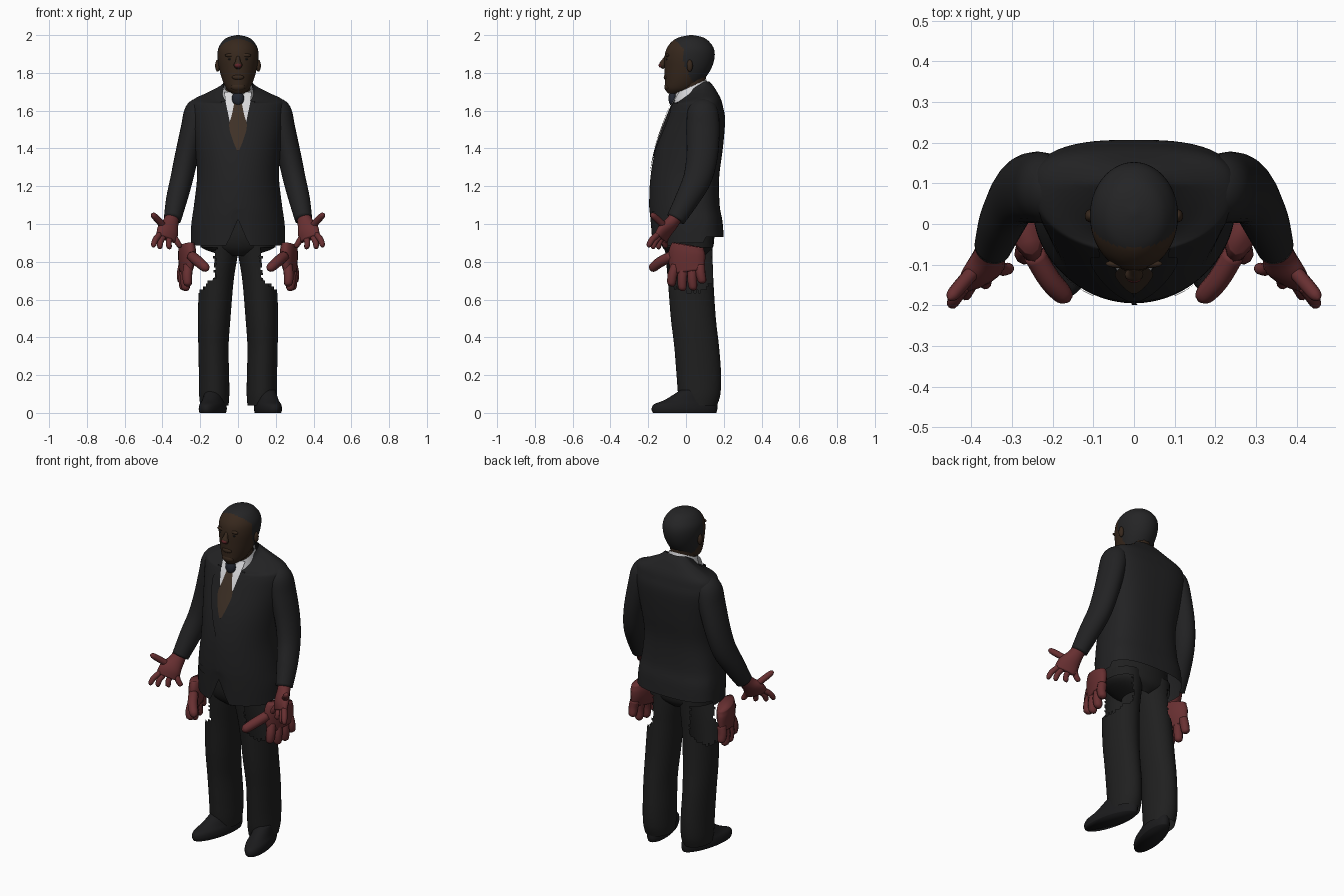
import bpy, bmesh, math, random
from mathutils import Vector

random.seed(4)
if "Cube" in bpy.data.objects:
    bpy.data.objects.remove(bpy.data.objects["Cube"])


def material(name, r, g, b):
    m = bpy.data.materials.new(name)
    m.use_nodes = True
    m.diffuse_color = (r, g, b, 1)
    node = m.node_tree.nodes["Principled BSDF"]
    node.inputs["Base Color"].default_value = (r, g, b, 1)
    node.inputs["Roughness"].default_value = 0.8
    return m


SUIT = material("charcoal suit", .016, .016, .017)
TROUSER = material("black trousers", .014, .014, .014)
SHOE = material("black shoes", .011, .011, .012)
SKIN = material("brown skin", .038, .021, .012)
HAIR = material("dark hair", .018, .018, .019)
HAND = material("red brown hands", .138, .029, .031)
SHIRT = material("white shirt", .70, .70, .72)
TIE = material("brown tie", .050, .031, .020)
KNOT = material("navy knot", .017, .020, .030)
ROSE = material("rosy nose", .12, .018, .022)


def smooth_rows(rows, k=4):
    """Catmull-Rom sampling of a list of equal-length tuples."""
    out, last = [], len(rows) - 1
    for i in range(last):
        quad = [rows[max(i - 1, 0)], rows[i], rows[i + 1], rows[min(i + 2, last)]]
        for j in range(k):
            t = j / k
            out.append(tuple(b + .5 * t * (c - a + t * (2*a - 5*b + 4*c - d + t * (3*(b - c) + d - a)))
                             for a, b, c, d in zip(*quad)))
    return out + [tuple(rows[-1])]


def finish(name, bm, mats):
    bmesh.ops.recalc_face_normals(bm, faces=bm.faces)
    me = bpy.data.meshes.new(name)
    bm.to_mesh(me)
    bm.free()
    for m in mats:
        me.materials.append(m)
    ob = bpy.data.objects.new(name, me)
    bpy.context.collection.objects.link(ob)
    for p in me.polygons:
        p.use_smooth = True
    return ob


def skin_rings(name, rings, mats, caps=True, closed=True, rule=None, drop=None):
    """Bridge rings of points; rule picks materials, drop picks faces to remove."""
    bm = bmesh.new()
    vs = [[bm.verts.new(p) for p in r] for r in rings]
    n = len(vs[0])
    for a, b in zip(vs, vs[1:]):
        for i in range(n if closed else n - 1):
            j = (i + 1) % n
            bm.faces.new((a[i], a[j], b[j], b[i]))
    if caps and closed:
        bm.faces.new(vs[0][::-1])
        bm.faces.new(vs[-1])
    for f in bm.faces:
        if rule:
            f.material_index = rule(f.calc_center_median())
    if drop:
        bad = [f for f in bm.faces if drop(f.calc_center_median())]
        bmesh.ops.delete(bm, geom=bad, context="FACES")
    return finish(name, bm, mats)


def section(z, cx, rx, yf, yb, n=48, back=2.0, mid=.5):
    """Horizontal oval with its own front and back curvature."""
    cy = yf + mid * (yb - yf)
    pts = []
    for i in range(n):
        a = 2 * math.pi * i / n
        c, s = math.cos(a), math.sin(a)
        e = 2 / (back if s > 0 else 2.0)
        x = math.copysign(abs(c) ** e, c) * rx
        y = abs(s) ** e * (yb - cy) if s > 0 else s * (cy - yf)
        pts.append(Vector((cx + x, cy + y, z)))
    return pts


def tube(name, path, mat, width=(1, 0, 0), side=1, n=14, k=4):
    """Path rows are x, y, z, half width along the width axis, half thickness."""
    rows = smooth_rows(path, k)
    pts = [Vector(r[:3]) for r in rows]
    rings = []
    for i, r in enumerate(rows):
        t = (pts[min(i + 1, len(pts) - 1)] - pts[max(i - 1, 0)]).normalized()
        w = Vector(width)
        w = (w - t * w.dot(t)).normalized()
        u = t.cross(w)
        ring = []
        for j in range(n):
            a = 2 * math.pi * j / n
            p = pts[i] + w * math.cos(a) * r[3] + u * math.sin(a) * r[4]
            ring.append((p.x * side, p.y, p.z))
        rings.append(ring)
    return skin_rings(name, rings, [mat])


def ball(name, loc, size, mat):
    bm = bmesh.new()
    bmesh.ops.create_uvsphere(bm, u_segments=16, v_segments=10, radius=1)
    for v in bm.verts:
        v.co = Vector(a * b + c for a, b, c in zip(v.co, size, loc))
    return finish(name, bm, [mat])


# Jacket body: z, half width, front y, back y
torso = smooth_rows([(.90, .25, -.183, .2), (1.0, .247, -.19, .193), (1.1, .233, -.195, .178),
                     (1.25, .217, -.188, .176), (1.4, .227, -.16, .195), (1.55, .248, -.108, .207),
                     (1.62, .252, -.08, .196), (1.66, .235, -.06, .185), (1.695, .165, -.045, .167),
                     (1.73, .10, -.04, .145), (1.755, .078, -.04, .122)], 5)
rings = [section(z, 0, rx, f, b, 72, 2.8, .6) for z, rx, f, b in torso]
for i, ring in enumerate(rings):
    low = max(0, 1 - i / 10)
    for p in ring:
        # Neckline drops toward the front; hem is cut away at the opening
        neck = min(1, max(0, (p.z - 1.64) / .1))
        p.z -= neck * max(0, .1 - p.y) * .6
        p.z += low * (.03 * (p.y > .1) - .015 * (p.y < -.05))
        if p.y < 0:
            p.z += low * .14 * max(0, 1 - abs(p.x) / .06)
skin_rings("jacket_body", rings, [SUIT], caps=False)


def front_y(x, z):
    for a, b in zip(torso, torso[1:]):
        if a[0] <= z <= b[0]:
            t = (z - a[0]) / (b[0] - a[0])
            _, rx, f, bk = [p + t * (q - p) for p, q in zip(a, b)]
            return f + .6 * (bk - f) * (1 - math.sqrt(max(0, 1 - (x / rx) ** 2)))
    return 0


def plate(name, rows, mat, lift, side=1, n=8):
    """Thin patch lying on the jacket front; rows are z, x start, x end."""
    grid = []
    for z, a, b in smooth_rows(rows, 5):
        xs = [a + (b - a) * i / n for i in range(n + 1)]
        grid.append([(x * side, front_y(x, z) - lift, z) for x in xs])
    return skin_rings(name, grid, [mat], closed=False)


# Shirt front, tie and knot
plate("shirt_front", [(1.39, -.004, .004), (1.5, -.034, .034), (1.6, -.056, .056),
                      (1.66, -.068, .068), (1.70, -.072, .072)], SHIRT, .004)
plate("tie_blade", [(1.39, -.006, .006), (1.45, -.03, .03), (1.52, -.047, .047),
                    (1.58, -.032, .032), (1.65, -.018, .018)], TIE, .009)
ball("tie_knot", (0, -.071, 1.665), (.032, .022, .04), KNOT)
bottom = section(1.675, 0, .086, -.066, .118)
top = section(1.73, 0, .074, -.058, .108)
for ring in (bottom, top):
    for p in ring:
        p.z += (p.y - .03) * .45
skin_rings("shirt_collar", [bottom, top], [SHIRT], caps=False)

# Lapels, pocket flaps and closing edge
for s, label in ((1, "left"), (-1, "right")):
    plate(label + "_lapel", [(1.27, .0, .012), (1.39, .004, .06), (1.5, .034, .098),
                             (1.58, .052, .108), (1.61, .058, .085), (1.65, .066, .09)], SUIT, .006, s)
    plate(label + "_pocket_flap", [(1.03, .10, .175), (1.07, .10, .175)], SUIT, .004, s)
plate("closing_edge", [(1.08, -.004, .01), (1.2, -.006, .006), (1.3, -.006, .004)], SUIT, .004)

# Head with hair: z, half width, front y, back y
head = smooth_rows([(1.69, .03, -.095, -.01), (1.715, .06, -.11, .05), (1.76, .082, -.112, .092),
                    (1.82, .099, -.114, .132), (1.88, .108, -.114, .151), (1.93, .104, -.102, .147),
                    (1.97, .08, -.07, .118), (1.99, .05, -.03, .085), (2.0, .006, .02, .035)], 6)


def hair_rule(c):
    if c.z < 1.755:
        return 0
    line = -.012 - .9 * max(0, c.z - 1.925) + .5 * max(0, 1.85 - c.z)
    return int(c.y > line)


skin_rings("head", [section(z, 0, rx, f, b, 72) for z, rx, f, b in head], [SKIN, HAIR], rule=hair_rule)
tube("neck", [(0, .03, 1.66, .068, .07), (0, .025, 1.72, .066, .072), (0, .03, 1.79, .07, .08)], SKIN)
tube("nose", [(0, -.106, 1.885, .01, .008), (0, -.118, 1.86, .014, .014),
              (0, -.125, 1.842, .023, .017), (0, -.115, 1.825, .014, .008)], SKIN)
ball("nose_tip", (0, -.131, 1.84), (.019, .014, .013), ROSE)
ball("lips", (0, -.107, 1.777), (.032, .011, .014), SKIN)
ball("chin", (0, -.095, 1.725), (.038, .02, .022), SKIN)
for s in (1, -1):
    ball("ear", (s * .108, .02, 1.838), (.013, .016, .032), SKIN)
    ball("brow", (s * .038, -.098, 1.893), (.032, .01, .01), SKIN)
    ball("eye", (s * .038, -.1, 1.872), (.014, .006, .005), HAIR)

# Sleeves
for s, label in ((1, "left"), (-1, "right")):
    tube(label + "_sleeve", [(.185, .085, 1.635, .045, .06), (.213, .088, 1.595, .069, .082),
                             (.238, .09, 1.5, .066, .088), (.272, .085, 1.36, .062, .083),
                             (.298, .06, 1.24, .06, .075), (.325, .005, 1.13, .056, .063),
                             (.347, -.055, 1.025, .046, .05)], SUIT, side=s, n=24, k=6)


def finger(name, base, tip, r, side):
    """Slightly bent finger with a rounded tip."""
    b, t = Vector(base), Vector(tip)
    mid = b.lerp(t, .5) + Vector((.004, -.004, .004))
    rows = [(*p, q, q) for p, q in ((b, r), (mid, r), (b.lerp(t, .88), r * .85), (t, r * .25))]
    return tube(name, rows, HAND, (.7, -.7, .1), side, n=10)


# Both pairs of hands
for s, label in ((1, "left"), (-1, "right")):
    tube(label + "_raised_palm", [(.348, -.05, 1.04, .038, .034), (.358, -.08, 1.0, .045, .034),
                                  (.372, -.115, .96, .062, .032), (.38, -.135, .922, .062, .022)],
         HAND, (.85, -.5, .1), s)
    for base, tip in (((.415, -.15, .945), (.452, -.203, .88)), ((.395, -.14, .935), (.417, -.18, .87)),
                      ((.36, -.125, .93), (.365, -.15, .868)), ((.335, -.105, .93), (.303, -.11, .875))):
        finger(label + "_raised_finger", base, tip, .016, s)
    finger(label + "_raised_thumb", (.39, -.11, .985), (.455, -.185, 1.055), .018, s)
    tube(label + "_lower_palm", [(.272, .01, .888, .088, .038), (.27, .005, .85, .1, .042),
                                 (.272, .005, .8, .1, .038), (.28, .01, .745, .09, .026)],
         HAND, (-.25, -.95, 0), s)
    for base, tip in (((.262, -.055, .78), (.267, -.08, .67)), ((.272, -.012, .77), (.278, -.02, .645)),
                      ((.282, .035, .77), (.288, .038, .648)), ((.29, .075, .78), (.298, .088, .685))):
        finger(label + "_lower_finger", base, tip, .026, s)
    finger(label + "_lower_thumb", (.245, -.075, .83), (.162, -.19, .76), .028, s)

# Trousers: hips, then legs with torn outer thighs
skin_rings("trouser_hips", [section(*r) for r in smooth_rows(
    [(.83, 0, .06, -.08, .1), (.87, 0, .185, -.12, .14), (.93, 0, .205, -.14, .15),
     (1.02, 0, .2, -.14, .15)])], [TROUSER], caps=False)


def torn(c):
    x = abs(c.x) + random.uniform(-.009, .009)
    return x > .122 and .72 - (x - .12) * .9 < c.z < .875


leg = smooth_rows([(.04, .125, .075, -.03, .165), (.1, .126, .08, -.042, .182), (.2, .127, .08, -.05, .186),
                   (.35, .13, .08, -.062, .175), (.5, .126, .086, -.08, .158), (.7, .115, .092, -.096, .145),
                   (.85, .1, .1, -.11, .14), (.93, .1, .1, -.12, .14)], 12)
shoe = smooth_rows([(0, .062, -.175, .16), (.02, .066, -.182, .166), (.045, .063, -.17, .166),
                    (.07, .056, -.11, .16), (.12, .05, -.03, .15)])
for s, label, out in ((1, "left", .157), (-1, "right", .132)):
    skin_rings(label + "_trouser_leg", [section(z, s * cx, rx, f, b, 60) for z, cx, rx, f, b in leg],
               [TROUSER], caps=False, drop=torn)
    rings = [section(z, s * out, rx, f, b, 32) for z, rx, f, b in shoe]
    for p in (p for r in rings for p in r):
        p.x -= s * p.y * .2
    skin_rings(label + "_shoe", rings, [SHOE])
